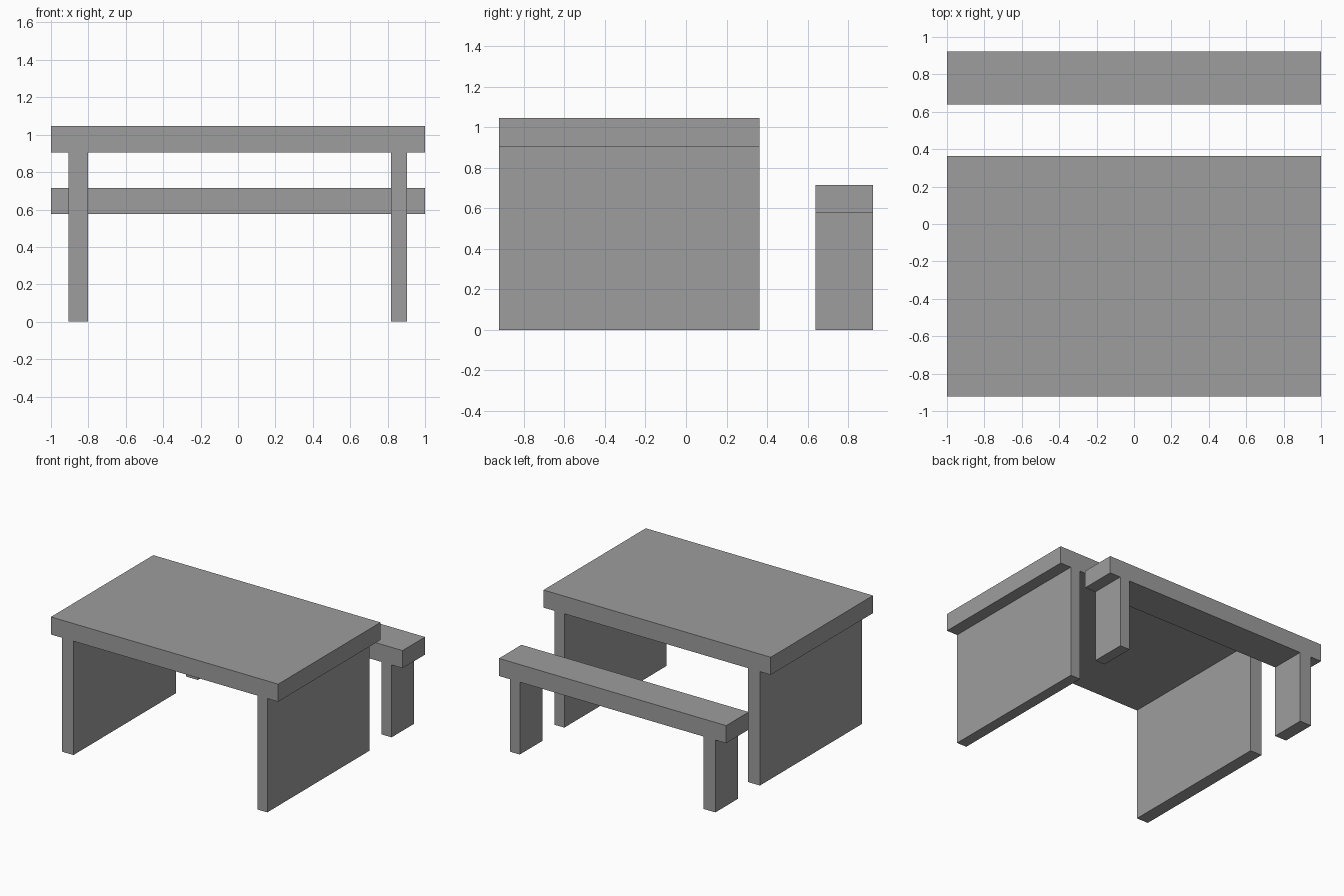
import bpy

default = bpy.data.objects.get("Cube")
if default:
    bpy.data.objects.remove(default, do_unlink=True)

# Plain grey for everything
grey = bpy.data.materials.new("plain grey")
grey.use_nodes = True
colour = (0.34, 0.34, 0.34, 1)
grey.diffuse_color = colour
grey.node_tree.nodes["Principled BSDF"].inputs["Base Color"].default_value = colour


def slab(name, x, y, z):
    """Box spanning the given (low, high) ranges."""
    spans = (x, y, z)
    bpy.ops.mesh.primitive_cube_add(size=1, location=[(a + b) / 2 for a, b in spans])
    obj = bpy.context.object
    obj.name = name
    obj.scale = [b - a for a, b in spans]
    bpy.ops.object.transform_apply(location=False, rotation=False, scale=True)
    obj.data.materials.append(grey)


# The right supports are slightly thicker than the left ones
supports = {"right": (-0.905, -0.802), "left": (0.817, 0.904)}


def trestle(top_name, leg_name, depth, underside, top):
    """Thick top carried by two full-depth panel legs."""
    slab(top_name, (-1, 1), depth, (underside, top))
    for side, span in supports.items():
        slab(f"{leg_name}_{side}", span, depth, (0, underside))


# Table in front, bench behind
trestle("table_top", "table_leg", (-0.923, 0.363), 0.906, 1.046)
trestle("bench_seat", "bench_leg", (0.64, 0.923), 0.576, 0.716)
